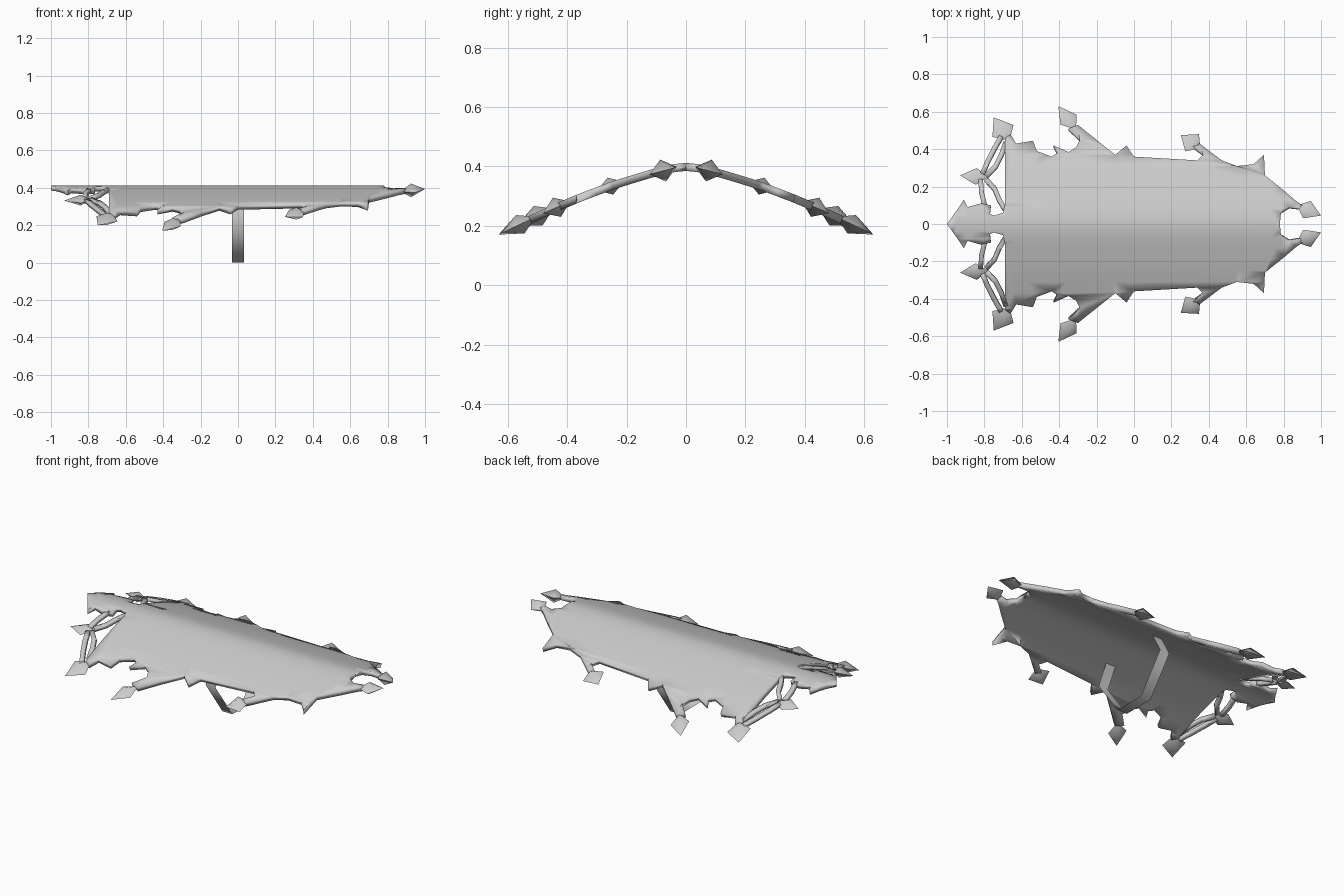
import bpy, bmesh, math
from mathutils import Vector

cube = bpy.data.objects.get("Cube")
if cube:
    bpy.data.objects.remove(cube)

grey = bpy.data.materials.new("plain_grey")
grey.use_nodes = True
grey.diffuse_color = (0.6, 0.6, 0.6, 1)
grey.node_tree.nodes["Principled BSDF"].inputs["Base Color"].default_value = (0.6, 0.6, 0.6, 1)

THICK = 0.027
# Cross-section of the draped hide: distance from ridge, height
DRAPE = [(0, .412), (.04, .408), (.08, .4), (.13, .386), (.19, .368), (.25, .349),
         (.31, .327), (.37, .304), (.45, .27), (.54, .228), (.66, .17)]


def drape(y):
    y = abs(y)
    for (a, za), (b, zb) in zip(DRAPE, DRAPE[1:]):
        if y <= b:
            return za + (zb - za) * (y - a) / (b - a)
    return DRAPE[-1][1]


def add_object(name, bm, angle):
    mesh = bpy.data.meshes.new(name)
    bm.normal_update()
    bm.to_mesh(mesh)
    bm.free()
    mesh.materials.append(grey)
    ob = bpy.data.objects.new(name, mesh)
    bpy.context.collection.objects.link(ob)
    bpy.ops.object.select_all(action='DESELECT')
    ob.select_set(True)
    bpy.context.view_layer.objects.active = ob
    bpy.ops.object.shade_smooth_by_angle(angle=math.radians(angle))
    return ob


def draped_sheet(name, outline, thick=THICK):
    """Flat outline, sliced along the drape, bent and thickened downwards."""
    bm = bmesh.new()
    face = bm.faces.new([bm.verts.new((x, y, 0)) for x, y in outline])
    bm.normal_update()
    if face.normal.z < 0:
        face.normal_flip()
    bmesh.ops.triangulate(bm, faces=bm.faces[:])
    for y in sorted({s * d[0] for d in DRAPE for s in (-1, 1)}):
        bmesh.ops.bisect_plane(bm, geom=bm.verts[:] + bm.edges[:] + bm.faces[:],
                               plane_co=(0, y, 0), plane_no=(0, 1, 0))
    for v in bm.verts:
        v.co.z = drape(v.co.y)
    ob = add_object(name, bm, 35)
    mod = ob.modifiers.new("thickness", 'SOLIDIFY')
    mod.thickness = thick
    mod.offset = -1
    return ob


def band(name, path, width):
    """Narrow strip of hide along a path."""
    pts = [Vector(p) for p in path]
    left, right = [], []
    for i, p in enumerate(pts):
        d = (pts[min(i + 1, len(pts) - 1)] - pts[max(i - 1, 0)]).normalized()
        n = Vector((-d.y, d.x)) * width / 2
        left.append(p + n)
        right.append(p - n)
    draped_sheet(name, left + right[::-1], 0.02)


def spearhead(name, back, tip, width, height, split=0.42):
    """Four-sided pointed tassel lying along the drape."""
    b, t = (Vector((x, y, drape(y) - THICK / 2)) for x, y in (back, tip))
    axis = (t - b).normalized()
    slope = Vector((0, 1, (drape(b.y + .03) - drape(b.y - .03)) / .06))
    up = Vector((1, 0, 0)).cross(slope).normalized()
    side = up.cross(axis).normalized()
    mid = b.lerp(t, split)
    bm = bmesh.new()
    ring = [bm.verts.new(mid + o) for o in (side * width, up * height, -side * width, -up * height)]
    vb, vt = bm.verts.new(b), bm.verts.new(t)
    for i in range(4):
        p, q = ring[i], ring[(i + 1) % 4]
        bm.faces.new((p, q, vt))
        bm.faces.new((q, p, vb))
    bmesh.ops.recalc_face_normals(bm, faces=bm.faces[:])
    add_object(name, bm, 80)


# Ragged hide: half outline from the front notch round to the tail tip
half = [(.78, 0), (.785, .06), (.83, .09), (.89, .08), (.9, .1), (.87, .12), (.8, .18),
        (.7, .26), (.695, .37), (.64, .32), (.55, .31), (.47, .34), (.35, .43),
        (.31, .42), (.37, .37), (.34, .34), (0, .36), (-.04, .42), (-.1, .37),
        (-.3, .53), (-.35, .51), (-.29, .45), (-.31, .41), (-.35, .385), (-.43, .42),
        (-.41, .38), (-.44, .36), (-.52, .39), (-.54, .445), (-.63, .43),
        (-.66, .48), (-.69, .46), (-.69, .1), (-.7, .06), (-.75, .045),
        (-.77, .055), (-.765, .1), (-.82, .11), (-.89, .09), (-.91, .13),
        (-.95, .07), (-1, 0)]
draped_sheet("hide", half + [(x, -y) for x, y in half[-2:0:-1]])

# Pointed tassels and the lacing bands, mirrored on both sides
tassels = {
    "front": ((.87, .1), (1, .045), .052, .038),
    "side": ((.355, .405), (.25, .475), .062, .035),
    "flank": ((-.31, .505), (-.405, .63), .052, .034),
    "rear": ((-.665, .445), (-.75, .57), .066, .036),
    "tail": ((-.78, .25), (-.93, .26), .047, .03),
}
bands = {
    "outer_rear": [(-.71, .47), (-.75, .4), (-.785, .33), (-.81, .27)],
    "inner_rear": [(-.685, .44), (-.71, .37), (-.74, .31), (-.79, .26)],
    "outer_tail": [(-.82, .24), (-.815, .17), (-.795, .09)],
    "inner_tail": [(-.79, .24), (-.745, .19), (-.72, .13), (-.69, .08)],
}
for label, s in (("left", 1), ("right", -1)):
    for name, ((bx, by), (tx, ty), w, h) in tassels.items():
        spearhead(f"{name}_tassel_{label}", (bx, s * by), (tx, s * ty), w, h)
    for name, path in bands.items():
        band(f"{name}_band_{label}", [(x, s * y) for x, y in path], .025)

# Girth strap: thin ribbon hanging below the hide
girth = [(-.19, .35), (-.26, .22), (-.1, 0), (.1, 0), (.26, .22), (.19, .35)]
bm = bmesh.new()
rows = [[bm.verts.new((x, y, z)) for x in (-.033, .033)] for y, z in girth]
for a, b in zip(rows, rows[1:]):
    bm.faces.new((a[0], b[0], b[1], a[1]))
add_object("girth_strap", bm, 80)
